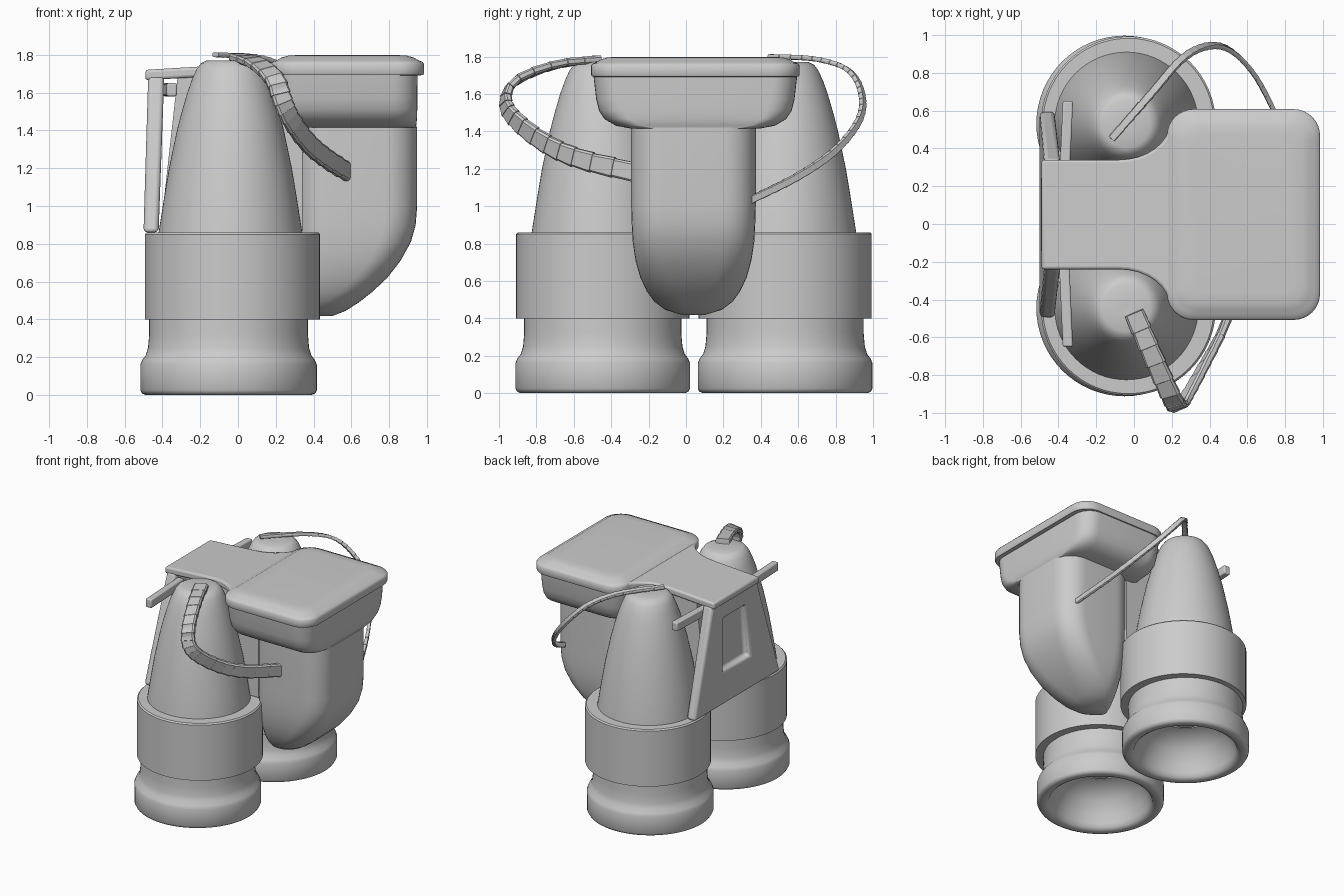
import bpy, bmesh, math
from mathutils import Vector

if "Cube" in bpy.data.objects:
    bpy.data.objects.remove(bpy.data.objects["Cube"])


def finish(name, bm, angle=35, bevel=0, loc=(0, 0, 0)):
    bmesh.ops.recalc_face_normals(bm, faces=bm.faces)
    me = bpy.data.meshes.new(name)
    bm.to_mesh(me)
    bm.free()
    ob = bpy.data.objects.new(name, me)
    ob.location = loc
    bpy.context.collection.objects.link(ob)
    if bevel:
        m = ob.modifiers.new("bevel", 'BEVEL')
        m.width, m.segments, m.limit_method = bevel, 3, 'ANGLE'
    bpy.ops.object.select_all(action='DESELECT')
    ob.select_set(True)
    bpy.context.view_layer.objects.active = ob
    bpy.ops.object.shade_smooth_by_angle(angle=math.radians(angle))
    return ob


def skin(rings, closed=False):
    """Join rings of points into a surface, capping the ends unless closed."""
    bm = bmesh.new()
    loops = [[bm.verts.new(p) for p in r] for r in rings]
    n = len(loops[0])
    pairs = list(zip(loops, loops[1:]))
    if closed:
        pairs.append((loops[-1], loops[0]))
    for a, b in pairs:
        for i in range(n):
            j = (i + 1) % n
            bm.faces.new((a[i], a[j], b[j], b[i]))
    if not closed:
        bm.faces.new(loops[0])
        bm.faces.new(loops[-1])
    return bm


def circle(r, z, n=64):
    return [(r * math.cos(2 * math.pi * i / n), r * math.sin(2 * math.pi * i / n), z)
            for i in range(n)]


def rounded(x0, x1, cy, hy, r, z, n=8):
    """Rounded rectangle ring at height z."""
    r = min(r, hy * 0.98, (x1 - x0) * 0.49)
    pts = []
    for k, (cx, sy) in enumerate([(x1 - r, 1), (x0 + r, 1), (x0 + r, -1), (x1 - r, -1)]):
        for i in range(n + 1):
            a = math.pi / 2 * (k + i / n)
            pts.append((cx + r * math.cos(a), cy + sy * (hy - r) + r * math.sin(a), z))
    return pts


def spline(pts, steps):
    """Evenly parametrised Catmull-Rom samples."""
    p = [Vector(q) for q in pts]
    p = [2 * p[0] - p[1]] + p + [2 * p[-1] - p[-2]]
    out = []
    for s in range(steps + 1):
        u = s / steps * (len(pts) - 1)
        i = min(int(u), len(pts) - 2)
        t = u - i
        a, b, c, d = p[i:i + 4]
        out.append(0.5 * (2 * b + (c - a) * t + (2 * a - 5 * b + 4 * c - d) * t * t
                          + (3 * b - a - 3 * c + d) * t ** 3))
    return out


def hose(name, pts, ribs, w0, w1, half_w, half_t):
    """Flat segmented hose, each segment flaring a little; wide axis turns from w0 to w1."""
    path = spline(pts, ribs)
    rings = []
    for i, p in enumerate(path):
        tan = (path[min(i + 1, ribs)] - path[max(i - 1, 0)]).normalized()
        w = Vector(w0).lerp(Vector(w1), i / ribs)
        w = (w - tan * w.dot(tan)).normalized()
        t = tan.cross(w)
        for k in ((1.0, 0.9) if 0 < i < ribs else (0.95,)):
            rings.append([p + tan * (1 - k) * .02 + w * half_w * k * a + t * half_t * k * b
                          for a, b in ((1, .5), (.8, 1), (-.8, 1), (-1, .5),
                                       (-1, -.5), (-.8, -1), (.8, -1), (1, -.5))])
    finish(name, skin(rings), 40)


# two booster towers: hollow nozzle, band and cone
NOZZLE = [(.03, .27), (.10, .27), (.11, .33), (.13, .33), (.14, .29), (.22, .27), (.30, .20),
          (.35, .11), (.37, .045), (.382, .015), (.405, 0), (.44, 0), (.458, .008), (.467, .025),
          (.467, .16), (.457, .185), (.438, .21), (.426, .25), (.42, .32), (.42, .43)]
BAND = [(.37, .40), (.463, .40), (.463, .85), (.453, .86), (.37, .86)]
CONE = [(.385, .80), (.38, .86), (.35, 1.05), (.325, 1.2), (.283, 1.4), (.257, 1.5),
        (.228, 1.6), (.203, 1.67), (.178, 1.725), (.155, 1.755), (.125, 1.77), (.02, 1.765)]
for side, y in (("front", -.445), ("rear", .53)):
    finish(side + "_nozzle", skin([circle(*p) for p in NOZZLE]), 50, loc=(-.05, y, 0))
    finish(side + "_band", skin([circle(*p) for p in BAND], closed=True), 30, loc=(-.03, y, 0))
    finish(side + "_cone", skin([circle(*p) for p in CONE]), 40, loc=(-.04, y, 0))

# seat lid
CY = .05
lid = [(.03, 1.69), (.005, 1.693), (0, 1.705), (0, 1.75), (.008, 1.762), (.03, 1.77),
       (.055, 1.785), (.09, 1.795), (.14, 1.798)]
finish("seat_lid", skin([rounded(.175 + d, .985 - d, CY, .558 - d, .14 - d * .5, z)
                         for d, z in lid]), 50)

# tray under the lid
tray = [(.20, 1.415), (.12, 1.43), (.06, 1.465), (.03, 1.51), (.015, 1.57), (0, 1.70)]
finish("seat_tray", skin([rounded(.19 + d * .5, .95 - d * .05, CY, .545 - d, .13, z)
                          for d, z in tray]), 50)

# pedestal column with rounded belly
column = [(.50, .06, .418), (.57, .15, .445), (.64, .21, .49), (.71, .25, .545),
          (.79, .285, .62), (.86, .31, .71), (.915, .325, .81), (.94, .33, .90),
          (.948, .333, 1.0), (.948, .333, 1.42)]
finish("pedestal", skin([rounded(.31, x, .04, h, .17, z) for x, h, z in column]), 60)

# deck plate flaring out to the lid
half = [(-.49, .29), (-.08, .29)]
half += [(-.08 + .27 * math.sin(a), .29 + .20 * (1 - math.cos(a)))
         for a in (math.pi / 2 * i / 8 for i in range(1, 9))] + [(.24, .49)]
outline = half + [(x, -y) for x, y in reversed(half)]
rise = lambda x: (x + .49) * .06
finish("deck_plate", skin([[(x, y + CY, z + rise(x)) for x, y in outline]
                           for z in (1.665, 1.72)]), 35, bevel=.015)

# back panel with a window recess
def quad(x_top, x_bot, wt, wb, zt, zb):
    return [(x_top, CY - wt, zt), (x_top, CY + wt, zt), (x_bot, CY + wb, zb), (x_bot, CY - wb, zb)]

finish("back_panel", skin([quad(-.39, -.42, .29, .55, 1.69, .86),
                           quad(-.475, -.50, .29, .55, 1.69, .86),
                           quad(-.479, -.492, .14, .17, 1.54, 1.12),
                           quad(-.425, -.442, .14, .17, 1.54, 1.12)]), 35, bevel=.022)

# core block filling the space between the towers, under the deck
finish("core_block", skin([quad(-.32, -.41, .27, .27, 1.68, .87),
                           quad(.34, .34, .27, .27, 1.68, .87)]))

# cross bars sticking out of the panel
for side, s in (("front", -1), ("rear", 1)):
    bm = skin([[(x + dx, s * y, z) for dx, z in
                ((-.027, 1.58), (.027, 1.58), (.027, 1.65), (-.027, 1.65))]
               for y, x in ((.2, -.37), (.65, -.35))])
    finish(side + "_bar", bm, 35, bevel=.01)

# ribbed hoses
hose("front_hose", [(0, -.47, 1.785), (.1, -.7, 1.755), (.195, -.91, 1.67), (.235, -.965, 1.56),
                    (.28, -.91, 1.46), (.37, -.75, 1.335), (.47, -.56, 1.25), (.58, -.27, 1.18)],
     18, (.9, .4, 0), (0, 0, 1), .055, .022)
hose("rear_hose", [(-.12, .45, 1.8), (.1, .7, 1.785), (.25, .87, 1.725), (.38, .94, 1.6),
                   (.5, .925, 1.46), (.63, .8, 1.3), (.74, .6, 1.16), (.85, .34, 1.03)],
     30, (.7, -.7, 0), (0, 0, 1), .022, .013)
